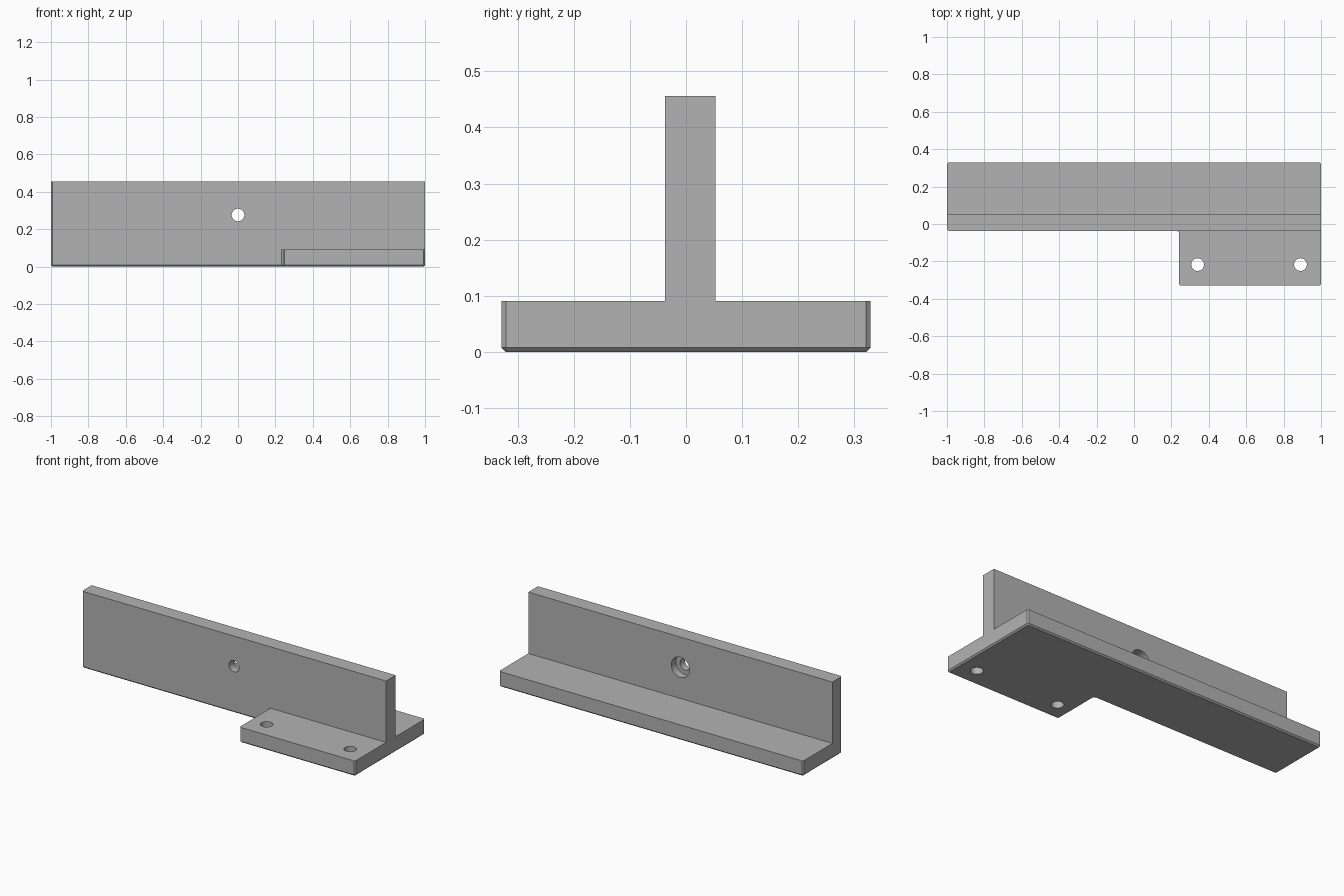
import bpy
import bmesh
from math import pi

cube = bpy.data.objects.get("Cube")
if cube:
    bpy.data.objects.remove(cube, do_unlink=True)

grey = bpy.data.materials.new("plain grey")
grey.use_nodes = True
colour = (0.45, 0.45, 0.45, 1)
grey.diffuse_color = colour
grey.node_tree.nodes["Principled BSDF"].inputs["Base Color"].default_value = colour

CHAMFER = 0.008
WALL_FRONT, WALL_BACK = -0.037, 0.053
BASE_TOP, WALL_TOP = 0.091, 0.456
DEPTH = 0.329
TAB_X = 0.24


def prism(name, outline, z0, z1, is_chamfered, chamfer_bottom=False):
    """Extrude an outline upward and chamfer the chosen upright edges."""
    bm = bmesh.new()
    face = bm.faces.new([bm.verts.new((x, y, z0)) for x, y in outline])
    ext = bmesh.ops.extrude_face_region(bm, geom=[face])
    top = [v for v in ext["geom"] if isinstance(v, bmesh.types.BMVert)]
    bmesh.ops.translate(bm, verts=top, vec=(0, 0, z1 - z0))
    bmesh.ops.recalc_face_normals(bm, faces=bm.faces)
    upright = [e for e in bm.edges
               if abs(e.verts[0].co.z - e.verts[1].co.z) > 0.01
               and is_chamfered(e.verts[0].co)]
    bmesh.ops.bevel(bm, geom=upright, offset=CHAMFER, segments=1, affect='EDGES')
    if chamfer_bottom:
        rim = [e for e in bm.edges if all(v.co.z < z0 + 1e-5 for v in e.verts)]
        bmesh.ops.bevel(bm, geom=rim, offset=CHAMFER, segments=1, affect='EDGES')
    mesh = bpy.data.meshes.new(name)
    bm.to_mesh(mesh)
    bm.free()
    mesh.materials.append(grey)
    obj = bpy.data.objects.new(name, mesh)
    bpy.context.collection.objects.link(obj)
    return obj


def cylinder(name, radius, depth, location, tilt=0):
    bpy.ops.mesh.primitive_cylinder_add(vertices=48, radius=radius, depth=depth,
                                        location=location, rotation=(tilt, 0, 0))
    obj = bpy.context.object
    obj.name = name
    obj.data.materials.append(grey)
    return obj


def combine(target, other, operation):
    """Apply an exact boolean and discard the helper."""
    mod = target.modifiers.new(operation.lower(), 'BOOLEAN')
    mod.operation, mod.solver, mod.object = operation, 'EXACT', other
    other.hide_render = True
    bpy.context.view_layer.objects.active = target
    bpy.ops.object.modifier_apply(modifier=mod.name)
    bpy.data.objects.remove(other, do_unlink=True)


# Base plate with a tab at the front, and the upright wall
bracket = prism("bracket",
                [(-1, WALL_FRONT), (TAB_X, WALL_FRONT), (TAB_X, -DEPTH),
                 (1, -DEPTH), (1, DEPTH), (-1, DEPTH)],
                0, BASE_TOP, lambda p: True, chamfer_bottom=True)
wall = prism("wall",
             [(-1, WALL_FRONT), (1, WALL_FRONT), (1, WALL_BACK), (-1, WALL_BACK)],
             0.05, WALL_TOP, lambda p: p.x < 0 and p.y < 0)
combine(bracket, wall, 'UNION')

# Screw holes through the tab
for x in (0.34, 0.89):
    combine(bracket, cylinder("tab_hole", 0.034, 0.4, (x, -0.217, 0.05)), 'DIFFERENCE')

# Hole through the wall, with a wider counterbore at the back
HOLE_Z = 0.276
combine(bracket, cylinder("wall_hole", 0.034, 0.4, (0, 0, HOLE_Z), pi / 2), 'DIFFERENCE')
combine(bracket, cylinder("counterbore", 0.06, 0.1, (0, WALL_BACK + 0.005, HOLE_Z), pi / 2),
        'DIFFERENCE')

# Smooth hole walls, sharp plate edges
bpy.ops.object.select_all(action='DESELECT')
bracket.select_set(True)
bpy.context.view_layer.objects.active = bracket
bpy.ops.object.shade_smooth_by_angle(angle=pi / 6)
